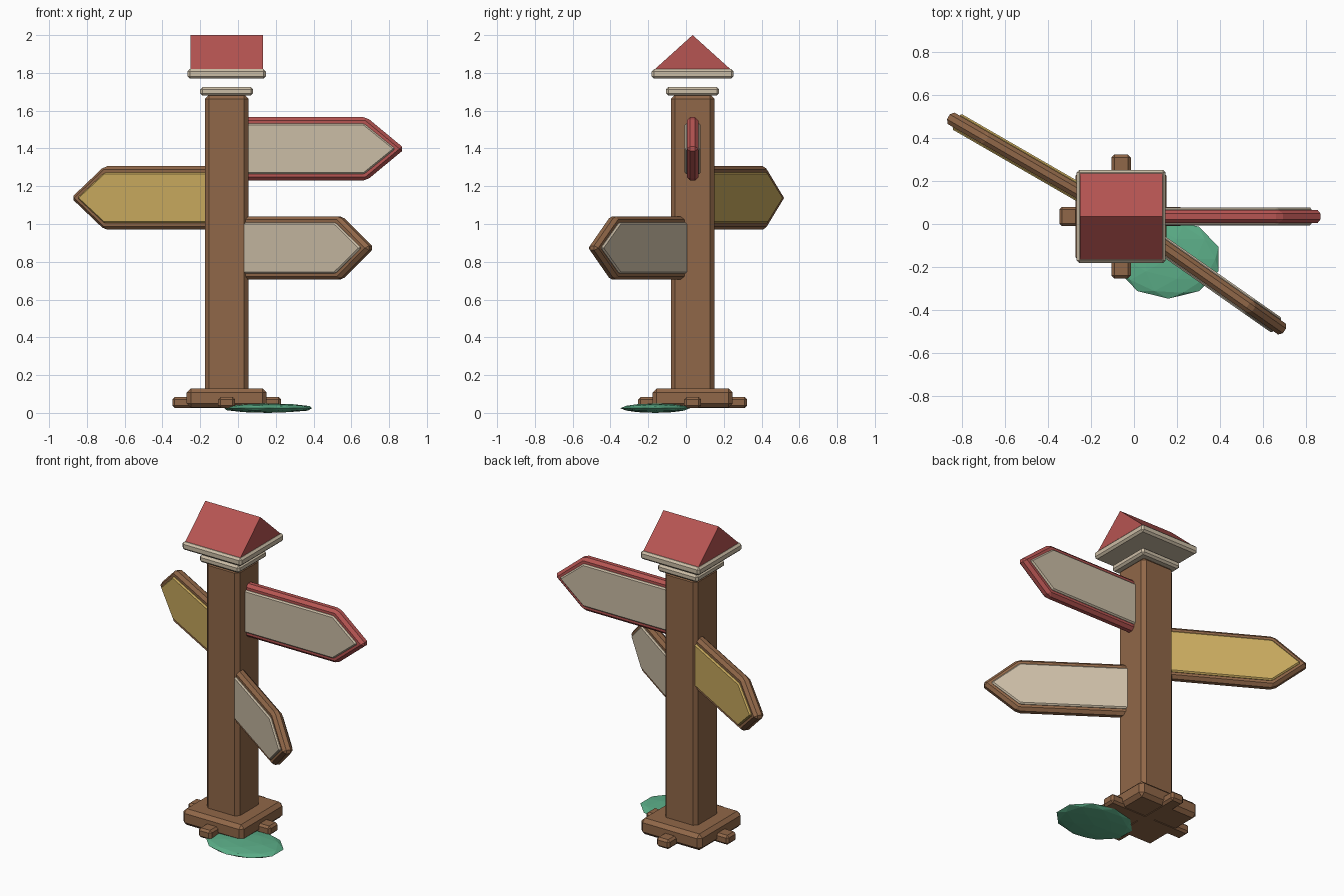
import bpy
import bmesh
import math
from mathutils import Matrix, Vector

default = bpy.data.objects.get("Cube")
if default:
    bpy.data.objects.remove(default, do_unlink=True)

CX, CY = -0.06, 0.035  # axis of the post


def material(name, rgb):
    m = bpy.data.materials.new(name)
    m.use_nodes = True
    m.diffuse_color = (*rgb, 1)
    m.node_tree.nodes["Principled BSDF"].inputs["Base Color"].default_value = (*rgb, 1)
    return m


WOOD = material("brown wood", (0.28, 0.136, 0.065))
CREAM = material("cream paint", (0.60, 0.51, 0.38))
YELLOW = material("yellow paint", (0.61, 0.42, 0.117))
RED = material("red paint", (0.47, 0.09, 0.085))
GREEN = material("leaf green", (0.107, 0.43, 0.25))


def finish(name, bm, mat, bevel=0.0):
    bmesh.ops.recalc_face_normals(bm, faces=bm.faces)
    if bevel:
        bmesh.ops.bevel(bm, geom=list(bm.edges), offset=bevel, segments=1,
                        affect='EDGES', clamp_overlap=True)
    mesh = bpy.data.meshes.new(name)
    bm.to_mesh(mesh)
    bm.free()
    mesh.materials.append(mat)
    obj = bpy.data.objects.new(name, mesh)
    bpy.context.collection.objects.link(obj)
    return obj


def box(name, half_x, half_y, z0, z1, mat, bevel):
    """Chamfered box centred on the post axis."""
    bm = bmesh.new()
    bmesh.ops.create_cube(bm, size=1)
    bmesh.ops.scale(bm, vec=(2 * half_x, 2 * half_y, z1 - z0), verts=bm.verts)
    bmesh.ops.translate(bm, vec=(CX, CY, (z0 + z1) / 2), verts=bm.verts)
    return finish(name, bm, mat, bevel)


def prism(name, outline, depth, matrix, mat, bevel=0.0):
    """Extrude an XZ outline symmetrically along Y."""
    bm = bmesh.new()
    face = bm.faces.new([bm.verts.new((x, -depth / 2, z)) for x, z in outline])
    ext = bmesh.ops.extrude_face_region(bm, geom=[face])
    moved = [v for v in ext["geom"] if isinstance(v, bmesh.types.BMVert)]
    bmesh.ops.translate(bm, vec=(0, depth, 0), verts=moved)
    bm.transform(matrix)
    return finish(name, bm, mat, bevel)


def arrow(half, shoulder, tip):
    return [(0, -half), (shoulder, -half), (tip, 0), (shoulder, half), (0, half)]


def sign(name, z, angle, frame_mat, panel_mat):
    """Arrow board with a raised painted panel showing on both faces."""
    m = Matrix.Translation(Vector((CX, CY, z))) @ Matrix.Rotation(math.radians(angle), 4, 'Z')
    prism(name + "_frame", arrow(0.168, 0.74, 0.943), 0.062, m, frame_mat, 0.018)
    prism(name + "_panel", arrow(0.134, 0.727, 0.893), 0.084, m, panel_mat, 0.008)


# Post, plinth and crossed feet
box("post", 0.115, 0.115, 0.06, 1.685, WOOD, 0.022)
box("plinth", 0.212, 0.212, 0.028, 0.13, WOOD, 0.022)
box("foot_bar_side", 0.288, 0.045, 0.025, 0.084, WOOD, 0.013)
box("foot_bar_front", 0.045, 0.288, 0.025, 0.084, WOOD, 0.013)

# Cap mouldings and gabled roof, ridge running along x
box("cap_moulding", 0.14, 0.14, 1.68, 1.725, CREAM, 0.012)
box("roof_eave", 0.207, 0.217, 1.77, 1.82, CREAM, 0.012)
prism("roof", [(-0.202, 1.818), (0.202, 1.818), (0, 2.0)], 0.385,
      Matrix.Translation(Vector((CX, CY, 0))) @ Matrix.Rotation(math.pi / 2, 4, 'Z'), RED)

# Direction boards
sign("upper_sign", 1.398, 0, RED, CREAM)
sign("middle_sign", 1.138, 150, WOOD, YELLOW)
sign("lower_sign", 0.873, -35, WOOD, CREAM)

# Flat low-poly shrub beside the foot
bm = bmesh.new()
bmesh.ops.create_icosphere(bm, subdivisions=2, radius=1)
bmesh.ops.scale(bm, vec=(0.245, 0.185, 0.025), verts=bm.verts)
bmesh.ops.translate(bm, vec=(0.16, -0.163, 0.025), verts=bm.verts)
finish("shrub", bm, GREEN)
